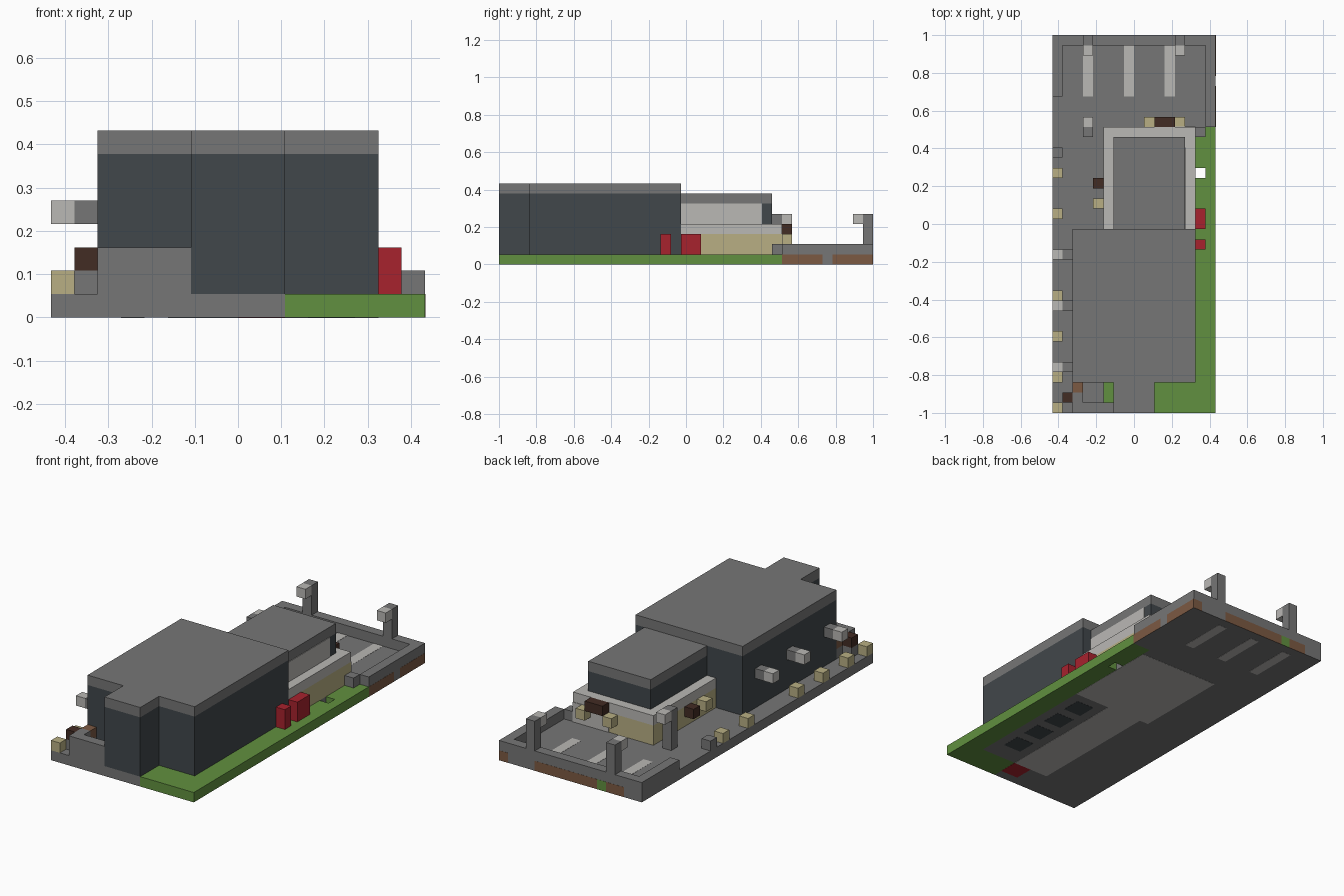
import bpy
import bmesh
from mathutils import Vector

default_cube = bpy.data.objects.get("Cube")
if default_cube:
    bpy.data.objects.remove(default_cube, do_unlink=True)

UNIT = 2 / 37                      # one block
ORIGIN = Vector((-8 * UNIT, -1, 0))
THIN = 0.06                        # plate thickness in blocks


def make_material(name, colour):
    material = bpy.data.materials.new(name)
    material.use_nodes = True
    rgba = (*colour, 1)
    material.diffuse_color = rgba
    material.node_tree.nodes["Principled BSDF"].inputs["Base Color"].default_value = rgba
    return material


grey = make_material("concrete grey", (.18, .18, .18))
light = make_material("light grey", (.49, .48, .46))
slate = make_material("dark slate", (.053, .063, .07))
green = make_material("grass green", (.12, .28, .05))
tan = make_material("sand", (.48, .43, .23))
bark = make_material("dark brown", (.055, .025, .017))
earth = make_material("earth brown", (.2, .1, .055))
red = make_material("red", (.39, .016, .027))


def blocks(name, material, *boxes):
    """One object from boxes given as (x, y, z) and (width, depth, height) in blocks."""
    bm = bmesh.new()
    for corner, size in boxes:
        corner, size = Vector(corner), Vector(size)
        for v in bmesh.ops.create_cube(bm, size=1)["verts"]:
            v.co = ORIGIN + UNIT * (corner + (v.co + Vector((.5, .5, .5))) * size)
    mesh = bpy.data.meshes.new(name)
    bm.to_mesh(mesh)
    bm.free()
    mesh.materials.append(material)
    obj = bpy.data.objects.new(name, mesh)
    bpy.context.collection.objects.link(obj)
    return obj


ONE = (1, 1, 1)

# Ground slab and lawn, with a one-block hole in the grass
blocks("paving", grey, ((0, 0, 0), (10, 3, 1)), ((0, 3, 0), (14, 34, 1)),
       ((14, 28, 0), (2, 9, 1)))
blocks("lawn", green, ((10, 0, 0), (6, 3, 1)), ((14, 3, 0), (2, 20, 1)),
       ((15, 23, 0), (1, 1, 1)), ((14, 24, 0), (2, 4, 1)))

# Main house with front bay
blocks("house_walls", slate, ((2, 3, 1), (12, 15, 6)), ((6, 0, 1), (4, 3, 6)))
blocks("house_roof", grey, ((2, 3, 7), (12, 15, 1)), ((6, 0, 7), (4, 3, 1)))

# Rear wing
blocks("wing_base", tan, ((5, 18, 1), (9, 10, 2)))
blocks("wing_ledge", light, ((5, 18, 3), (9, 10, 1)))
blocks("wing_back_panel", light, ((10, 28, 1), (4, THIN, 2)))
blocks("wing_upper_walls", slate, ((6, 18, 4), (7, 9, 2)))
blocks("wing_window", light, ((13, 18, 4), (THIN, 8, 2)))
blocks("wing_roof", grey, ((6, 18, 6), (7, 9, 1)))

# Front terrace
blocks("terrace_wall", grey, ((2, 0, 1), (4, 1, 2)), ((2, 1, 1), (1, 1, 2)),
       ((2, 2, 1), ONE), ((1, 1, 1), ONE))
blocks("terrace_planter", green, ((5, 1, 1), (1, 2, 1)))
blocks("terrace_crate", earth, ((2, 2, 2), ONE))
blocks("terrace_stump", bark, ((1, 1, 2), ONE))

# Yard walls
blocks("yard_wall", grey, ((0, 36, 1), (16, 1, 1)), ((15, 28, 1), (1, 8, 1)),
       ((0, 31, 1), (1, 5, 1)), ((14, 27, 1), ONE), ((0, 25, 1), ONE))

# Yard lamps
for name, x, y, lamp_y in (("right", 3, 36, 35), ("left", 12, 36, 35), ("inner", 3, 27, 28)):
    foot = 2 if y == 36 else 1
    blocks(name + "_lamp_post", grey, ((x, y, foot), (1, 1, 5 - foot)))
    blocks(name + "_lamp", light, ((x, lamp_y, 4), ONE))

# Wall lamps on the right side
for n, y in enumerate((4, 10, 15)):
    blocks(f"wall_lamp_arm_{n}", grey, ((1, y, 4), ONE))
    blocks(f"wall_lamp_{n}", light, ((0, y, 4), ONE))

# Row of bollards
blocks("bollards", tan, *[((0, y, 1), ONE) for y in (0, 3, 7, 11, 19, 23)])

# Fixtures on the wing walls
blocks("wing_lights", tan, ((9, 28, 2), ONE), ((12, 28, 2), ONE), ((4, 20, 2), ONE))
blocks("wing_signs", bark, ((10, 28, 3), (2, 1, 1)), ((4, 22, 2), ONE))

# Red bins on the lawn
blocks("bins", red, ((14, 16, 1), (1, 1, 2)), ((14, 18, 1), (1, 2, 2)))

# Parking lines, above and below
for z, side in ((1, "top"), (-THIN / 4, "underside")):
    blocks("parking_lines_" + side, light,
           *[((x, 31, z), (1, 5, THIN / 4)) for x in (3, 7, 11)])

# Soil showing in the slab edges
blocks("soil_side", earth, ((16, 28, 0), (THIN / 4, 4, 1)), ((16, 33, 0), (THIN / 4, 4, 1)))
blocks("soil_back", earth, ((5, 37, 0), (7, THIN / 4, 1)), ((2, 37, 0), (2, THIN / 4, 1)),
       ((15, 37, 0), (1, THIN / 4, 1)))
blocks("grass_back", green, ((4, 37, 0), (1, THIN / 4, 1)))

# Floor seen from underneath
FLAT = THIN / 4
blocks("underside_floor", light, ((5, 17, -FLAT), (9, 10, FLAT)), ((6, 3, -FLAT), (4, 14, FLAT)))
blocks("underside_rooms", slate, *[((11, y, -FLAT), (2, 2, FLAT)) for y in (5, 8, 11, 14)])
blocks("underside_mat", red, ((8, 1, -FLAT), (2, 2, FLAT)))
